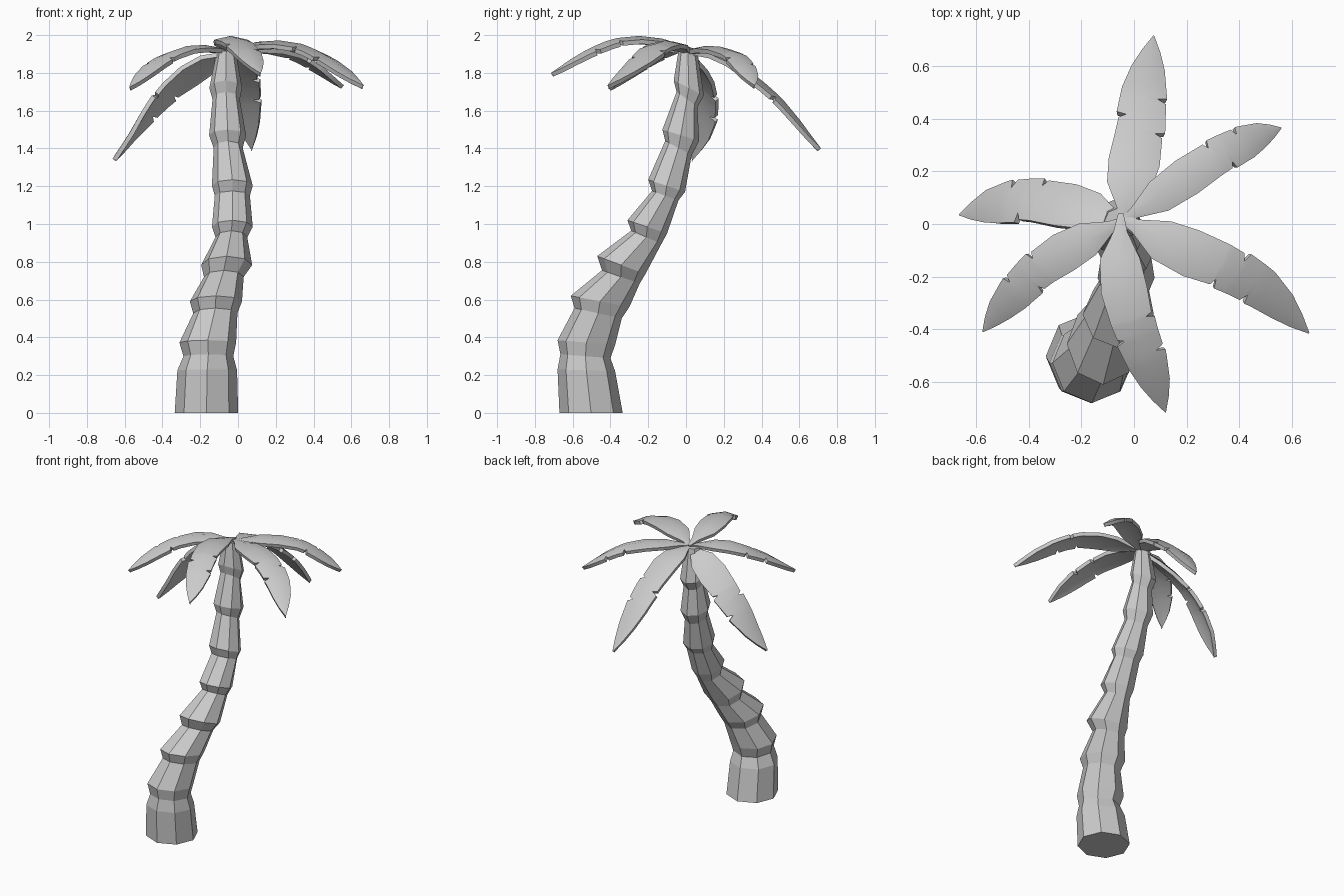
import bpy
from math import sin, cos, pi, radians
from mathutils import Vector

if "Cube" in bpy.data.objects:
    bpy.data.objects.remove(bpy.data.objects["Cube"])


def make_object(name, verts, faces):
    mesh = bpy.data.meshes.new(name)
    mesh.from_pydata(verts, [], faces)
    mesh.update()
    obj = bpy.data.objects.new(name, mesh)
    bpy.context.collection.objects.link(obj)
    return obj


# Trunk rings: centre x, radius in x, then (y, z) of the front and back of each tilted ring
RINGS = [
    (-.167, .168, -.67, 0, -.335, 0),
    (-.163, .158, -.68, .23, -.375, .22),
    (-.157, .132, -.665, .31, -.40, .29),
    (-.16, .150, -.68, .385, -.375, .36),
    (-.12, .117, -.59, .555, -.34, .50),
    (-.117, .138, -.61, .62, -.30, .56),
    (-.075, .105, -.445, .755, -.245, .685),
    (-.06, .135, -.47, .83, -.215, .735),
    (-.035, .084, -.29, .965, -.13, .895),
    (-.03, .108, -.31, 1.02, -.10, .95),
    (-.03, .093, -.18, 1.175, -.04, 1.125),
    (-.03, .108, -.20, 1.235, -.005, 1.17),
    (-.052, .077, -.11, 1.44, .03, 1.365),
    (-.055, .098, -.125, 1.50, .07, 1.44),
    (-.063, .072, -.05, 1.70, .06, 1.62),
    (-.065, .087, -.065, 1.76, .095, 1.68),
    (-.062, .05, -.04, 1.915, .06, 1.915),
]
SIDES = 8


def build_trunk():
    verts, faces = [], []
    for cx, rx, y0, z0, y1, z1 in RINGS:
        for k in range(SIDES):
            a = 2 * pi * k / SIDES
            f = (1 + sin(a)) / 2
            verts.append((cx + rx * cos(a), y0 + (y1 - y0) * f, z0 + (z1 - z0) * f))
    for r in range(len(RINGS) - 1):
        for k in range(SIDES):
            a, b = r * SIDES + k, r * SIDES + (k + 1) % SIDES
            faces.append((a, b, b + SIDES, a + SIDES))
    faces.append(tuple(reversed(range(SIDES))))
    faces.append(tuple(range(len(verts) - SIDES, len(verts))))
    make_object("trunk", verts, faces)


# Leaf half-width profiles (position along the leaf, width), with torn notches
LEFT = [(0, .12), (.08, .3), (.2, .88), (.35, 1), (.58, .88), (.595, .6), (.61, .98),
        (.74, .9), (.85, .66), (.93, .36), (1, .02)]
RIGHT = [(0, .12), (.08, .3), (.2, .85), (.35, 1), (.5, .92), (.515, .62), (.53, 1),
         (.68, .88), (.695, .52), (.71, .9), (.85, .64), (.93, .36), (1, .02)]


def lookup(table, t):
    for (t0, w0), (t1, w1) in zip(table, table[1:]):
        if t <= t1:
            return w0 + (w1 - w0) * (t - t0) / (t1 - t0)
    return table[-1][1]


def on_path(pts, t):
    # Smooth curve through the given points
    n = len(pts) - 1
    i = min(int(t * n), n - 1)
    u = t * n - i
    p1, p2 = pts[i], pts[i + 1]
    p0 = pts[i - 1] if i > 0 else 2 * p1 - p2
    p3 = pts[i + 2] if i + 2 <= n else 2 * p2 - p1
    return 0.5 * (2 * p1 + (p2 - p0) * u + (2 * p0 - 5 * p1 + 4 * p2 - p3) * u * u
                  + (3 * p1 - p0 - 3 * p2 + p3) * u ** 3)


def build_leaf(name, path, width, roll=0, flip=False):
    pts = [Vector(p) for p in path]
    left, right = (RIGHT, LEFT) if flip else (LEFT, RIGHT)
    stations = sorted({t for t, _ in LEFT + RIGHT})
    verts, faces = [], []
    for t in stations:
        p = on_path(pts, t)
        tangent = (on_path(pts, min(t + .02, 1)) - on_path(pts, max(t - .02, 0))).normalized()
        side = tangent.cross(Vector((0, 0, 1))).normalized()
        up = side.cross(tangent)
        c, s = cos(radians(roll)), sin(radians(roll))
        side, up = side * c - up * s, up * c + side * s
        wl, wr = lookup(left, t) * width, lookup(right, t) * width
        verts += [p - side * wl - up * wl * .22, p, p + side * wr - up * wr * .22]
    for i in range(len(stations) - 1):
        a = i * 3
        faces += [(a, a + 1, a + 4, a + 3), (a + 1, a + 2, a + 5, a + 4)]
    obj = make_object(name, verts, faces)
    mod = obj.modifiers.new("thickness", 'SOLIDIFY')
    mod.thickness = .024
    mod.offset = -1
    bpy.ops.object.select_all(action='DESELECT')
    obj.select_set(True)
    bpy.context.view_layer.objects.active = obj
    bpy.ops.object.modifier_apply(modifier=mod.name)
    bpy.ops.object.shade_smooth_by_angle(angle=radians(30))


build_trunk()

# Six drooping leaves around the crown
build_leaf("leaf_back", [(-.05, .0, 1.92), (-.01, .18, 1.91), (.02, .35, 1.80),
                         (.045, .53, 1.64), (.075, .715, 1.40)], .098)
build_leaf("leaf_back_right", [(-.06, .0, 1.92), (.13, .13, 1.945), (.3, .245, 1.915),
                               (.44, .32, 1.835), (.56, .365, 1.735)], .075, flip=True)
build_leaf("leaf_front_right", [(-.06, .03, 1.92), (.14, -.08, 1.97), (.33, -.155, 1.955),
                                (.5, -.26, 1.87), (.665, -.415, 1.735)], .092)
build_leaf("leaf_front", [(-.05, .04, 1.93), (-.05, -.17, 1.99), (-.01, -.36, 1.985),
                          (.06, -.54, 1.915), (.12, -.715, 1.80)], .088, flip=True)
build_leaf("leaf_front_left", [(-.03, .02, 1.92), (-.21, -.075, 1.95), (-.35, -.165, 1.915),
                               (-.47, -.28, 1.84), (-.575, -.41, 1.725)], .078)
build_leaf("leaf_left", [(-.03, .02, 1.92), (-.2, .07, 1.85), (-.37, .1, 1.73),
                         (-.52, .09, 1.56), (-.665, .035, 1.345)], .098, roll=30)
